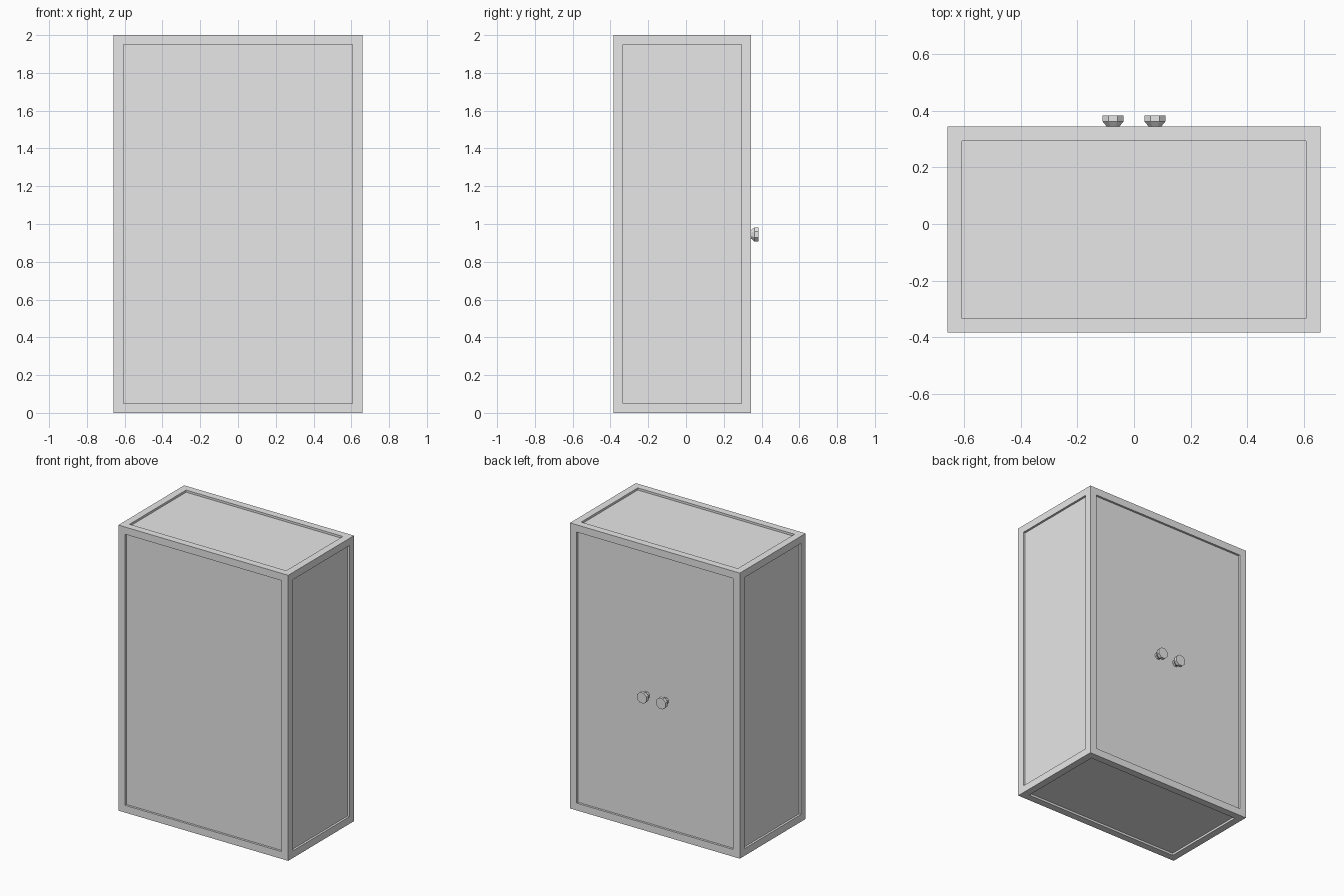
import bpy, bmesh
from math import pi
from mathutils import Matrix, Vector

cube = bpy.data.objects.get("Cube")
if cube:
    bpy.data.objects.remove(cube, do_unlink=True)

# Single plain finish
grey = bpy.data.materials.new("plain grey")
grey.use_nodes = True
grey.diffuse_color = (0.8, 0.8, 0.8, 1)
grey.node_tree.nodes["Principled BSDF"].inputs["Base Color"].default_value = (0.8, 0.8, 0.8, 1)

WIDTH, HEIGHT = 1.316, 2.0
FRONT, BACK = -0.384, 0.344
FRAME, RECESS = 0.051, 0.015


def add_object(name, bm):
    bmesh.ops.recalc_face_normals(bm, faces=bm.faces)
    mesh = bpy.data.meshes.new(name)
    bm.to_mesh(mesh)
    bm.free()
    mesh.materials.append(grey)
    obj = bpy.data.objects.new(name, mesh)
    bpy.context.collection.objects.link(obj)
    return obj


# Cabinet body: a box with a framed, sunken panel on each of its six sides
bm = bmesh.new()
bmesh.ops.create_cube(bm, size=1)
bmesh.ops.scale(bm, vec=(WIDTH, BACK - FRONT, HEIGHT), verts=bm.verts)
bmesh.ops.translate(bm, vec=(0, (FRONT + BACK) / 2, HEIGHT / 2), verts=bm.verts)
bm.normal_update()
panels = list(bm.faces)
bmesh.ops.inset_individual(bm, faces=panels, thickness=FRAME, use_even_offset=True)
bm.normal_update()
inward = [(f, -f.normal * RECESS) for f in panels]
for face, offset in inward:
    moved = bmesh.ops.extrude_discrete_faces(bm, faces=[face])["faces"][0]
    bmesh.ops.translate(bm, vec=offset, verts=moved.verts)
add_object("cabinet_body", bm)


# Door knobs: eight-sided, flared from a narrow neck to a straight rim
def knob(name, x):
    bm = bmesh.new()
    profile = [(0.024, BACK - RECESS), (0.024, BACK),
               (0.040, BACK + 0.018), (0.040, BACK + 0.040)]
    spin = Matrix.Rotation(pi / 4, 3, "Y")
    start = Matrix.Rotation(pi / 8, 3, "Y")
    rings = []
    for radius, y in profile:
        point = start @ Vector((radius, y, 0))
        ring = []
        for _ in range(8):
            ring.append(bm.verts.new(point + Vector((x, 0, 0.945))))
            point = spin @ point
        rings.append(ring)
    for low, high in zip(rings, rings[1:]):
        for i in range(8):
            j = (i + 1) % 8
            bm.faces.new((low[i], low[j], high[j], high[i]))
    bm.faces.new(rings[0])
    bm.faces.new(rings[-1])
    add_object(name, bm)


for side, x in (("left", 0.074), ("right", -0.074)):
    knob(side + "_knob", x)
